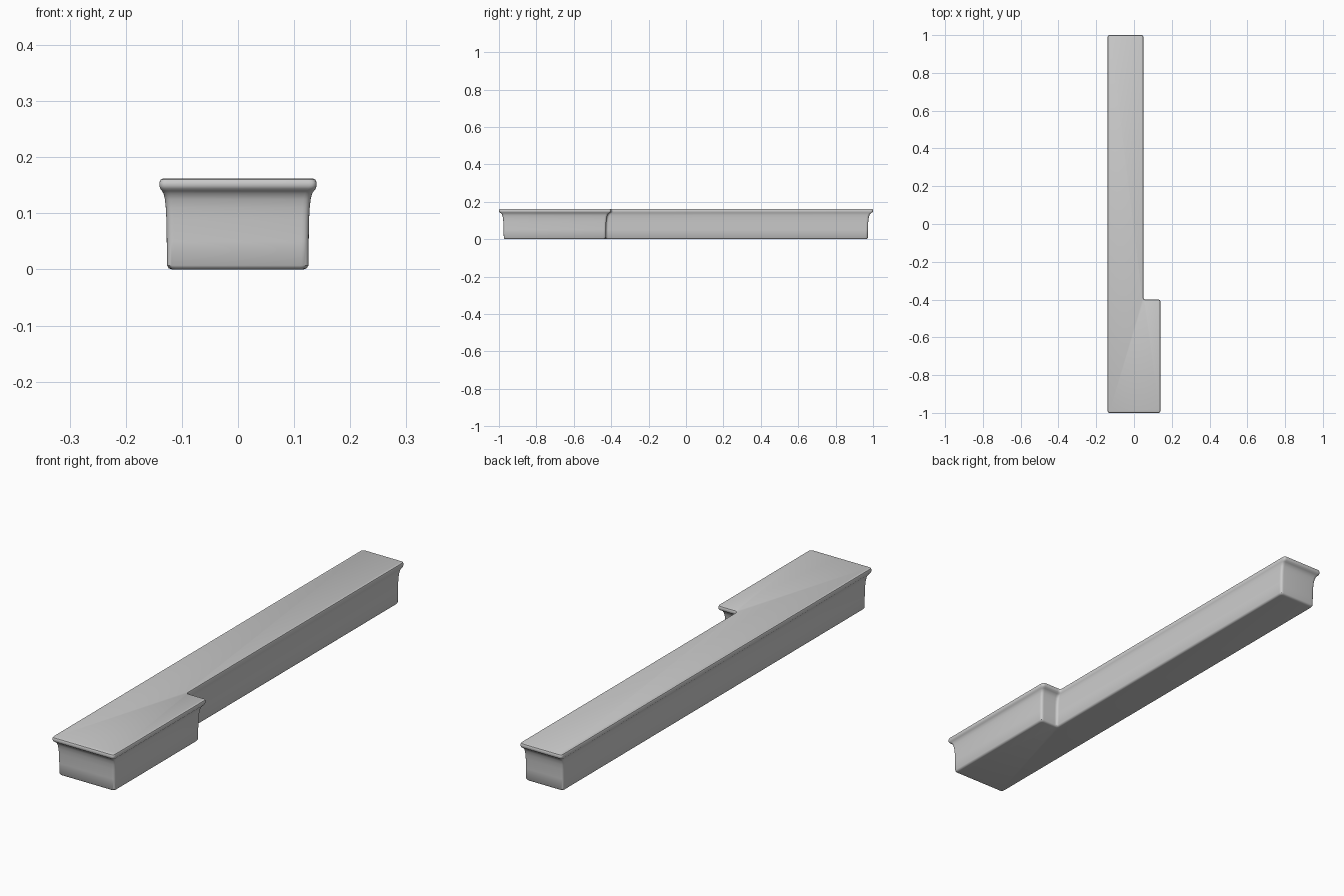
import bpy, bmesh, math
from mathutils import Vector

if "Cube" in bpy.data.objects:
    bpy.data.objects.remove(bpy.data.objects["Cube"])

# L-shaped plan, counter-clockwise: rim corner, then inward shift to the body wall
PLAN = [((-0.14, -1.0), (0.013, 0.025)),
        ((0.14, -1.0), (-0.014, 0.025)),
        ((0.14, -0.4), (-0.014, -0.028)),
        ((0.05, -0.4), (-0.006, -0.028)),
        ((0.05, 1.0), (-0.006, -0.027)),
        ((-0.14, 1.0), (0.013, -0.027))]

# Vertical profile: height, share of the inward shift, extra edge rounding
PROFILE = [(0.0, 1.08, 0.008), (0.002, 1.05, 0.003), (0.007, 1.03, 0.0),
           (0.05, 1.0, 0.0), (0.09, 0.95, 0.0), (0.11, 0.87, 0.0),
           (0.125, 0.75, 0.0), (0.135, 0.57, 0.0), (0.140, 0.34, 0.0),
           (0.144, 0.1, 0.0), (0.149, 0.0, 0.0), (0.155, 0.0, 0.0),
           (0.160, 0.0, 0.002), (0.162, 0.0, 0.006)]
RADIUS, STEPS = 0.013, 5


def ring(z, share, extra):
    """Plan outline at one height, with every corner rounded."""
    pts = [Vector((x + dx * share + math.copysign(extra, dx),
                   y + dy * share + math.copysign(extra, dy), z))
           for (x, y), (dx, dy) in PLAN]
    out = []
    for i, p in enumerate(pts):
        a = p + (pts[i - 1] - p).normalized() * RADIUS
        b = p + (pts[(i + 1) % len(pts)] - p).normalized() * RADIUS
        for k in range(STEPS + 1):
            t = k / STEPS
            out.append(a * (1 - t) ** 2 + p * 2 * t * (1 - t) + b * t * t)
    return out


# Rimmed body: stack the rings, bridge them and cap both ends
bm = bmesh.new()
rings = [[bm.verts.new(v) for v in ring(*row)] for row in PROFILE]
for lo, hi in zip(rings, rings[1:]):
    n = len(lo)
    for i in range(n):
        j = (i + 1) % n
        bm.faces.new((lo[i], lo[j], hi[j], hi[i]))
bm.faces.new(rings[0][::-1])
bm.faces.new(rings[-1])

mesh = bpy.data.meshes.new("rimmed_block")
bm.to_mesh(mesh)
bm.free()
block = bpy.data.objects.new("rimmed_block", mesh)
bpy.context.collection.objects.link(block)
block.select_set(True)
bpy.context.view_layer.objects.active = block
bpy.ops.object.shade_smooth_by_angle(angle=math.radians(40))
